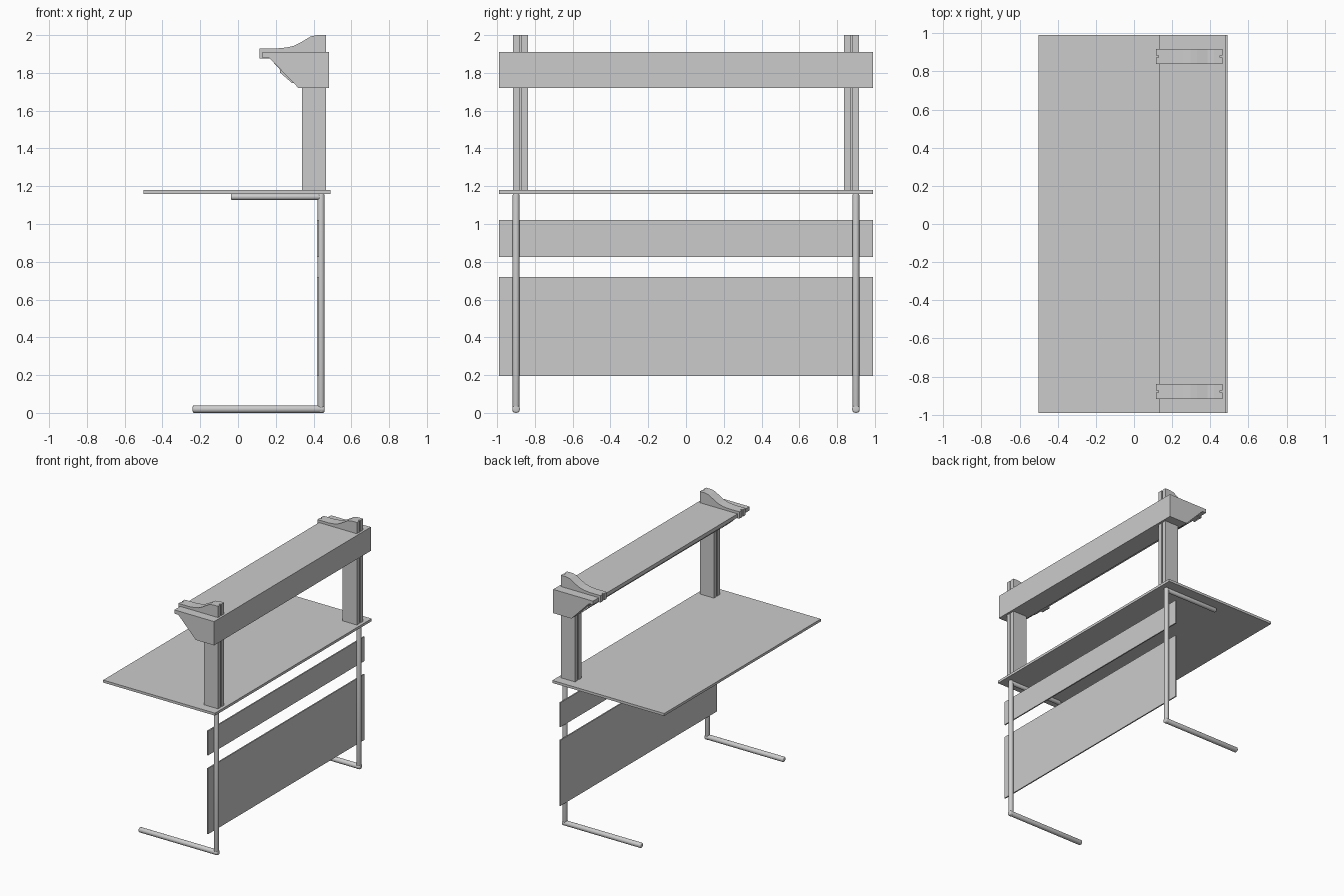
import bpy, bmesh, math
from mathutils import Vector

if "Cube" in bpy.data.objects:
    bpy.data.objects.remove(bpy.data.objects["Cube"])

grey = bpy.data.materials.new("light grey")
grey.diffuse_color = (0.6, 0.6, 0.6, 1)
grey.use_nodes = True
grey.node_tree.nodes["Principled BSDF"].inputs["Base Color"].default_value = grey.diffuse_color


def finish(bm, name):
    bmesh.ops.recalc_face_normals(bm, faces=bm.faces[:])
    me = bpy.data.meshes.new(name)
    bm.to_mesh(me)
    bm.free()
    me.materials.append(grey)
    ob = bpy.data.objects.new(name, me)
    bpy.context.collection.objects.link(ob)
    return ob


def prism(bm, profile, y0, y1):
    """Extrude an (x, z) profile along y."""
    face = bm.faces.new([bm.verts.new((x, y0, z)) for x, z in profile])
    new = bmesh.ops.extrude_face_region(bm, geom=[face])["geom"]
    bmesh.ops.translate(bm, vec=(0, y1 - y0, 0),
                        verts=[v for v in new if isinstance(v, bmesh.types.BMVert)])


def panel(name, x0, x1, z0, z1):
    bm = bmesh.new()
    prism(bm, [(x0, z0), (x1, z0), (x1, z1), (x0, z1)], -0.99, 0.99)
    return finish(bm, name)


def tube(name, a, b, r):
    """Round bar between two points with softened ends."""
    a, b = Vector(a), Vector(b)
    bm = bmesh.new()
    bmesh.ops.create_cone(bm, cap_ends=True, segments=24, radius1=r, radius2=r,
                          depth=(b - a).length)
    caps = [e for e in bm.edges if abs(e.verts[0].co.z - e.verts[1].co.z) < 1e-5]
    bmesh.ops.bevel(bm, geom=caps, offset=0.008, segments=3, profile=0.5, affect='EDGES')
    ob = finish(bm, name)
    ob.location = (a + b) / 2
    ob.rotation_euler = (b - a).to_track_quat('Z', 'Y').to_euler()
    bpy.ops.object.select_all(action='DESELECT')
    ob.select_set(True)
    bpy.context.view_layer.objects.active = ob
    bpy.ops.object.shade_smooth_by_angle(angle=math.radians(40))


# Desk top and rear panels
panel("desk_top", -0.5, 0.49, 1.16, 1.18)
panel("upper_back_panel", 0.418, 0.428, 0.825, 1.02)
panel("lower_back_panel", 0.418, 0.428, 0.195, 0.72)

# Overhead shelf box with sloped underside
bm = bmesh.new()
prism(bm, [(0.13, 1.91), (0.13, 1.88), (0.165, 1.88), (0.32, 1.72),
           (0.482, 1.72), (0.482, 1.91)], -0.99, 0.99)
finish(bm, "overhead_shelf")


def post_profile(inset):
    """Post with curved bracket arm; inset pulls in the front and back edges."""
    f, p, b = 0.115 + inset, 0.34 + inset, 0.465 - inset
    return [(p, 1.18), (b, 1.18), (b, 2.0), (0.42, 2.0), (0.385, 1.993),
            (0.355, 1.975), (0.33, 1.96), (0.295, 1.943), (0.255, 1.934),
            (0.21, 1.93), (f, 1.93), (f, 1.875), (0.17, 1.875), (0.222, 1.818),
            (0.222, 1.802), (0.285, 1.747), (p, 1.747)]


for side, s in (("left", 1), ("right", -1)):
    # Grooved post: two cheeks around a recessed web
    bm = bmesh.new()
    for y0, y1, inset in ((0.838, 0.872, 0), (0.872, 0.883, 0.013), (0.883, 0.917, 0)):
        prism(bm, post_profile(inset), s * y0, s * y1)
    finish(bm, side + "_post")

    # Tubular leg frame
    y = s * 0.9
    tube(side + "_leg", (0.44, y, 0.002), (0.44, y, 1.16), 0.018)
    tube(side + "_foot", (-0.24, y, 0.02), (0.458, y, 0.02), 0.02)
    tube(side + "_top_support", (-0.038, y, 1.144), (0.45, y, 1.144), 0.017)
